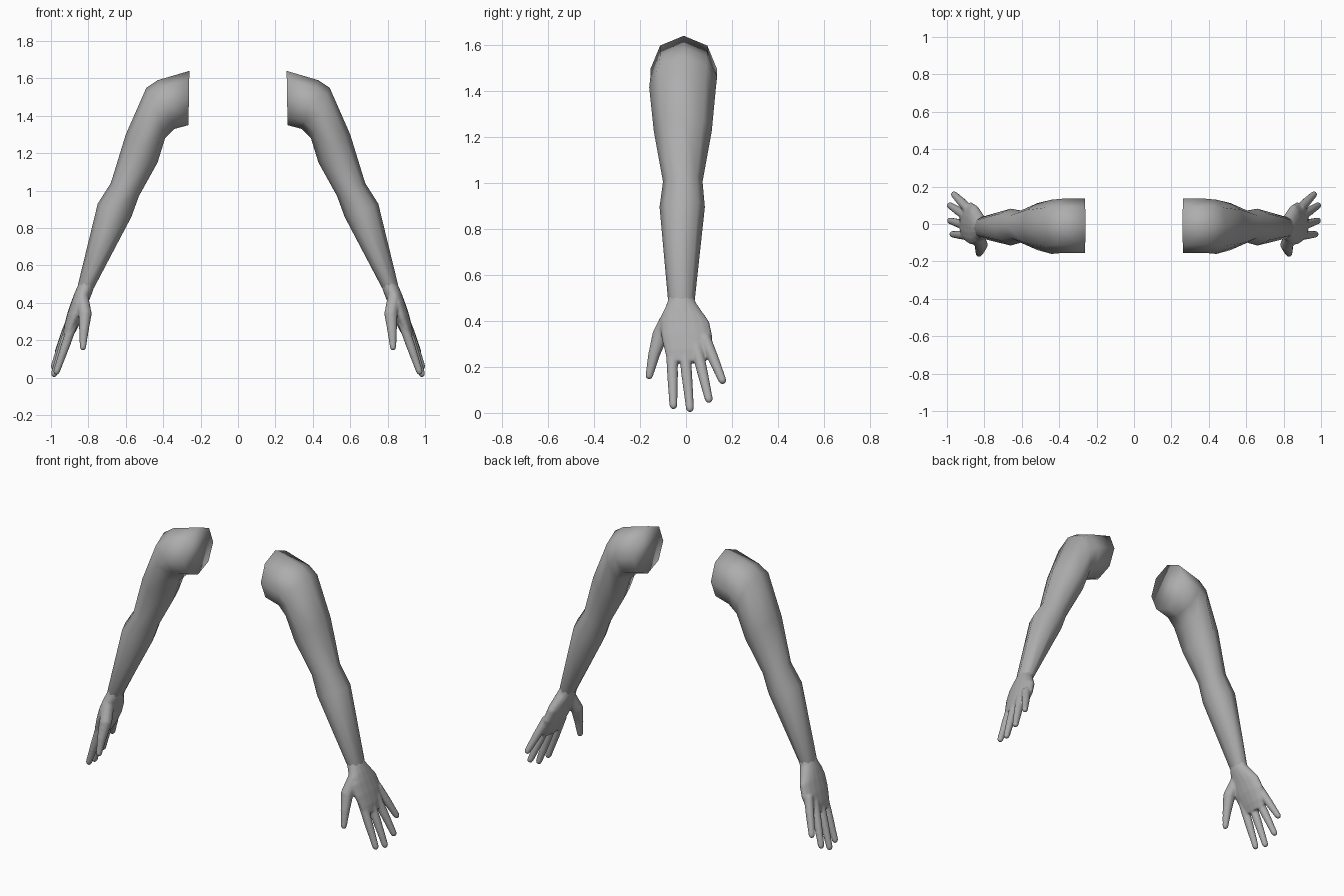
import bpy, bmesh, math
from mathutils import Vector

if "Cube" in bpy.data.objects:
    bpy.data.objects.remove(bpy.data.objects["Cube"])

skin = bpy.data.materials.new("plain grey")
skin.diffuse_color = (0.42, 0.42, 0.42, 1)
skin.use_nodes = True
skin.node_tree.nodes["Principled BSDF"].inputs["Base Color"].default_value = skin.diffuse_color


def loft(bm, rings, n, cap_end=True):
    """Skin elliptical rings given as (centre, half axis, half axis)."""
    loops = []
    for c, u, v in rings:
        loops.append([bm.verts.new(c + u * math.cos(2 * math.pi * k / n)
                                   + v * math.sin(2 * math.pi * k / n)) for k in range(n)])
    for a, b in zip(loops, loops[1:]):
        for k in range(n):
            bm.faces.new((a[k], a[(k + 1) % n], b[(k + 1) % n], b[k]))
    bm.faces.new(loops[0][::-1])
    if cap_end:
        bm.faces.new(loops[-1])


def finish(bm, name):
    bmesh.ops.recalc_face_normals(bm, faces=bm.faces[:])
    me = bpy.data.meshes.new(name)
    bm.to_mesh(me)
    bm.free()
    me.materials.append(skin)
    for p in me.polygons:
        p.use_smooth = True
    ob = bpy.data.objects.new(name, me)
    bpy.context.collection.objects.link(ob)
    return ob


def mirror(ob):
    ob.modifiers.new("Mirror", 'MIRROR').use_mirror_merge = False


# Arms: octagonal rings as outer x, z / inner x, z / y range
arm_rings = []
for ox, oz, ix, iz, y0, y1 in [
        (.26, 1.64, .265, 1.35, -.155, .135),
        (.43, 1.59, .34, 1.33, -.155, .135),
        (.49, 1.55, .39, 1.28, -.16, .13),
        (.60, 1.30, .43, 1.15, -.14, .112),
        (.68, 1.04, .53, .97, -.10, .072),
        (.75, .93, .57, .86, -.115, .082),
        (.855, .50, .77, .48, -.078, .038),
        (.85, .45, .80, .44, -.065, .025)]:
    o, i = Vector((ox, 0, oz)), Vector((ix, 0, iz))
    arm_rings.append(((o + i) / 2 + Vector((0, (y0 + y1) / 2, 0)),
                      (o - i) / 2, Vector((0, (y1 - y0) / 2, 0))))
bm = bmesh.new()
loft(bm, arm_rings, 8, cap_end=False)
mirror(finish(bm, "arms"))

# Palm: flattened rings across the hand direction
bm = bmesh.new()
across = Vector((.94, 0, .35))
palm = []
for x, z, t, y0, y1 in [(.80, .52, .036, -.070, .030), (.815, .48, .043, -.082, .042),
                        (.832, .44, .044, -.098, .070), (.85, .395, .043, -.112, .102),
                        (.873, .33, .042, -.108, .116), (.897, .265, .035, -.092, .108),
                        (.912, .22, .024, -.082, .085)]:
    palm.append((Vector((x, (y0 + y1) / 2, z)), across * t, Vector((0, (y1 - y0) / 2, 0))))
loft(bm, palm, 16)


# Fingers: tapered tubes with rounded tips
def finger(points, radii):
    pts = [Vector(p) for p in points]
    rings = []
    for k, (p, r) in enumerate(zip(pts, radii)):
        d = (pts[min(k + 1, len(pts) - 1)] - pts[max(k - 1, 0)]).normalized()
        u = d.cross(Vector((0, 1, 0))).normalized()
        rings.append((p, u * r, d.cross(u) * r))
    d = (pts[-1] - pts[-2]).normalized()
    c, u, v = rings[-1]
    for s, f in ((.6, .8), (.95, .35)):
        rings.append((c + d * radii[-1] * s, u * f, v * f))
    loft(bm, rings, 10)


for base, tip in [((.882, -.062, .29), (.970, -.055, .033)),
                  ((.895, -.008, .29), (.983, .017, .020)),
                  ((.900, .045, .29), (.984, .099, .060)),
                  ((.885, .080, .33), (.962, .158, .142))]:
    b, t = Vector(base), Vector(tip)
    finger([b, b.lerp(t, .5), t], [.027, .024, .018])
finger([(.835, -.065, .43), (.817, -.112, .34), (.824, -.140, .25), (.829, -.160, .162)],
       [.036, .036, .026, .017])

# Fuse palm and fingers into one smooth hand
hand = finish(bm, "hands")
rm = hand.modifiers.new("Fuse", 'REMESH')
rm.mode = 'VOXEL'
rm.voxel_size = .006
rm.use_smooth_shade = True
sm = hand.modifiers.new("Soften", 'SMOOTH')
sm.factor = .5
sm.iterations = 5
mirror(hand)
